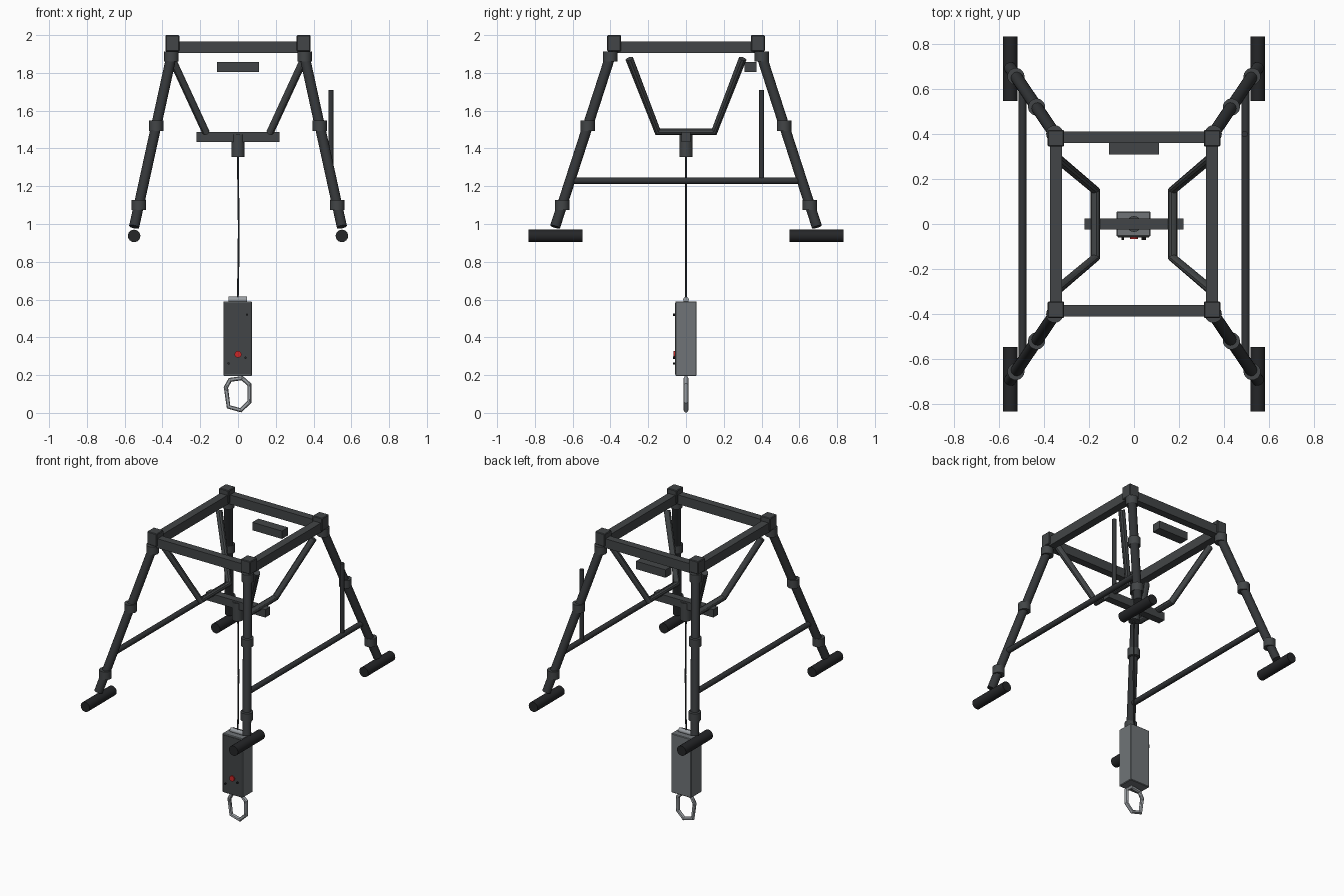
import bpy
from mathutils import Vector
from math import radians

if "Cube" in bpy.data.objects:
    bpy.data.objects.remove(bpy.data.objects["Cube"])


def mat(name, r, g, b):
    m = bpy.data.materials.new(name)
    m.diffuse_color = (r, g, b, 1)
    m.use_nodes = True
    m.node_tree.nodes["Principled BSDF"].inputs["Base Color"].default_value = m.diffuse_color
    return m


FRAME = mat("frame_grey", 0.055, 0.06, 0.063)
DARK = mat("dark_tube", 0.033, 0.036, 0.039)
RUBBER = mat("rubber", 0.018, 0.019, 0.021)
CASE = mat("case_grey", 0.16, 0.175, 0.185)
STEEL = mat("steel", 0.33, 0.35, 0.37)
RED = mat("red", 0.6, 0.02, 0.02)


def box(name, loc, size, m, bevel=0.0):
    bpy.ops.mesh.primitive_cube_add(size=1, location=loc)
    o = bpy.context.object
    o.name = name
    o.scale = size
    bpy.ops.object.transform_apply(location=False, rotation=False, scale=True)
    if bevel:
        b = o.modifiers.new("bevel", 'BEVEL')
        b.width = bevel
        b.segments = 1
    o.data.materials.append(m)
    return o


def rod(name, a, b, r, m, sides=20):
    a, b = Vector(a), Vector(b)
    bpy.ops.mesh.primitive_cylinder_add(vertices=sides, radius=r, depth=(b - a).length,
                                        location=(a + b) / 2)
    o = bpy.context.object
    o.name = name
    o.rotation_euler = (b - a).to_track_quat('Z', 'Y').to_euler()
    o.data.materials.append(m)
    bpy.ops.object.shade_smooth_by_angle(angle=radians(35))
    return o


def tube(name, pts, r, m, cyclic=False):
    c = bpy.data.curves.new(name, 'CURVE')
    c.dimensions = '3D'
    c.bevel_depth = r
    c.bevel_resolution = 3
    c.use_fill_caps = True
    s = c.splines.new('POLY')
    s.points.add(len(pts) - 1)
    for p, q in zip(s.points, pts):
        p.co = (*q, 1)
    s.use_cyclic_u = cyclic
    o = bpy.data.objects.new(name, c)
    bpy.context.collection.objects.link(o)
    bpy.ops.object.select_all(action='DESELECT')
    o.select_set(True)
    bpy.context.view_layer.objects.active = o
    bpy.ops.object.convert(target='MESH')
    o = bpy.context.object
    o.name = name
    o.data.materials.append(m)
    bpy.ops.object.shade_smooth_by_angle(angle=radians(32))
    return o


# Top frame beams
for s in (-1, 1):
    box("frame_beam_x", (0, s * 0.385, 1.936), (0.66, 0.05, 0.062), FRAME)
    box("frame_beam_y", (s * 0.347, 0, 1.936), (0.053, 0.72, 0.062), FRAME)

# Corner blocks, legs, collars and feet
top, bottom = Vector((0.352, 0.4, 1.89)), Vector((0.55, 0.693, 0.985))
for sx in (-1, 1):
    for sy in (-1, 1):
        def m(p):
            return Vector((p[0] * sx, p[1] * sy, p[2]))
        box("corner_block", m((0.347, 0.381, 1.957)), (0.073, 0.073, 0.086), FRAME, 0.004)
        rod("leg", m(top), m(bottom), 0.027, DARK)
        for z in (1.887, 1.52, 1.1):
            c = top.lerp(bottom, (top.z - z) / (top.z - bottom.z))
            rod("leg_collar", m(c - Vector((0, 0, 0.027))), m(c + Vector((0, 0, 0.027))), 0.038, FRAME)
        rod("foot_roller", m((0.55, 0.547, 0.937)), m((0.55, 0.834, 0.937)), 0.033, RUBBER, 24)

# Side rails and inner support arms
for s in (-1, 1):
    rod("side_rail", (s * 0.496, -0.61, 1.229), (s * 0.496, 0.61, 1.229), 0.018, DARK)
    tube("support_arm", [(s * 0.35, -0.3, 1.875), (s * 0.172, -0.15, 1.489),
                         (s * 0.172, 0.15, 1.489), (s * 0.35, 0.3, 1.875)], 0.021, FRAME)

# Upright post and sensor bar
rod("upright_post", (0.492, 0.4, 1.229), (0.492, 0.4, 1.71), 0.0135, DARK)
box("sensor_bar", (0, 0.341, 1.83), (0.22, 0.064, 0.053), FRAME)

# Hoist crossbar, drum and cable
box("hoist_crossbar", (0, 0, 1.46), (0.44, 0.05, 0.053), FRAME)
rod("hoist_drum", (0, 0, 1.355), (0, 0, 1.475), 0.035, FRAME)
tube("hoist_cable", [(0, 0, 1.37), (0.001, 0, 1.2), (0.004, 0, 0.98), (0.002, 0, 0.78),
                     (-0.001, 0, 0.61)], 0.005, DARK)

# Hanging control case with front panel
box("control_case", (-0.002, 0, 0.393), (0.15, 0.112, 0.396), CASE, 0.004)
box("control_panel", (-0.002, -0.056, 0.393), (0.138, 0.006, 0.38), FRAME)
rod("case_hanger", (-0.051, 0, 0.6), (0.048, 0, 0.6), 0.015, STEEL)
rod("stop_button", (0, -0.055, 0.31), (0, -0.067, 0.31), 0.018, RED)
for x, z in ((-0.05, 0.262), (0.04, 0.292), (0.048, 0.52)):
    rod("panel_knob", (x, -0.055, z), (x, -0.07, z), 0.006, RUBBER, 10)

# Carabiner-like hook ring
tube("hook_ring", [(-0.042, 0, 0.175), (-0.064, 0, 0.135), (-0.05, 0, 0.032), (0.015, 0, 0.014),
                   (0.06, 0, 0.058), (0.06, 0, 0.15), (0.022, 0, 0.184)], 0.0125, STEEL, True)
